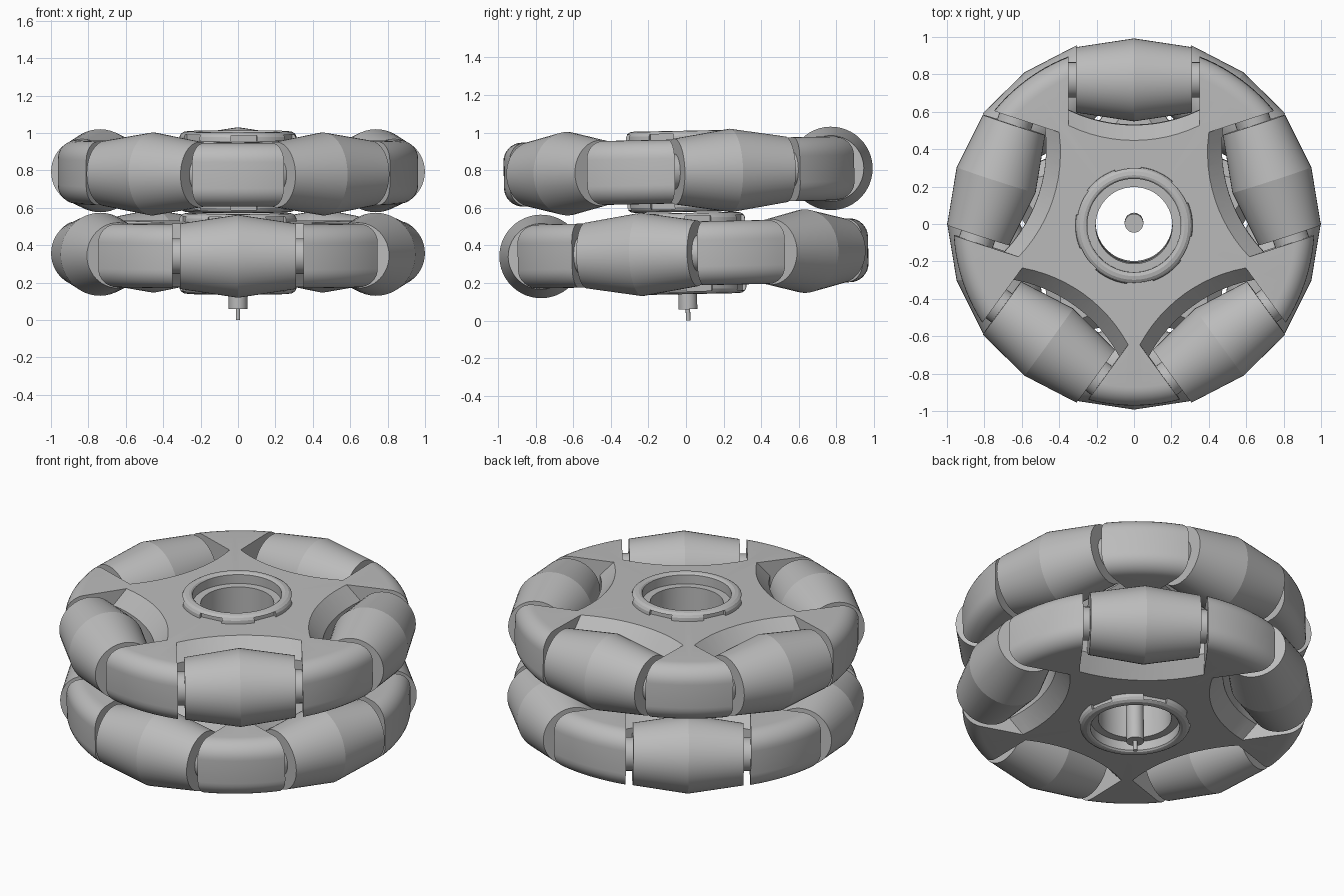
import bpy, bmesh
from math import pi, sin, cos, sqrt, radians
from mathutils import Matrix

cube = bpy.data.objects.get("Cube")
if cube:
    bpy.data.objects.remove(cube, do_unlink=True)

grey = bpy.data.materials.new("plain grey")
grey.use_nodes = True
grey.diffuse_color = (0.5, 0.5, 0.5, 1)
grey.node_tree.nodes["Principled BSDF"].inputs["Base Color"].default_value = (0.5, 0.5, 0.5, 1)

# The whole wheel leans very slightly about x
ROOT = Matrix.Translation((0, 0, 0.575)) @ Matrix.Rotation(0.02, 4, 'X')
LAYER = 0.2185
COUNT = 5
HALF = 0.17


def spin(a):
    return Matrix.Rotation(a, 4, 'Z')


def finish(bm, name):
    bmesh.ops.recalc_face_normals(bm, faces=bm.faces)
    mesh = bpy.data.meshes.new(name)
    bm.to_mesh(mesh)
    bm.free()
    mesh.materials.append(grey)
    return mesh


def smooth(mesh):
    for p in mesh.polygons:
        p.use_smooth = True
    mesh.set_sharp_from_angle(angle=radians(15))
    return mesh


def lathe(name, profile, closed, segments=60):
    """Revolve (radius, z) points about z; open profiles get end caps."""
    bm = bmesh.new()
    rings = [[bm.verts.new((r * cos(2 * pi * i / segments), r * sin(2 * pi * i / segments), z))
              for i in range(segments)] for r, z in profile]
    pairs = list(zip(rings, rings[1:]))
    if closed:
        pairs.append((rings[-1], rings[0]))
    else:
        bm.faces.new(rings[0])
        bm.faces.new(rings[-1])
    for a, b in pairs:
        for i in range(segments):
            j = (i + 1) % segments
            bm.faces.new((a[i], a[j], b[j], b[i]))
    return finish(bm, name)


def place(name, mesh, matrix):
    ob = bpy.data.objects.new(name, mesh)
    ob.matrix_world = matrix
    bpy.context.scene.collection.objects.link(ob)
    return ob


def mirrored(top):
    return top + [(r, -z) for r, z in reversed(top)]


def carve(mesh, cutter_mesh):
    """Subtract the cutter and return the baked mesh."""
    ob = place("blank", mesh, Matrix())
    cutter = place("cutter", cutter_mesh, Matrix())
    cutter.hide_render = True
    mod = ob.modifiers.new("cut", 'BOOLEAN')
    mod.operation, mod.solver, mod.object = 'DIFFERENCE', 'EXACT', cutter
    bpy.context.view_layer.update()
    deps = bpy.context.evaluated_depsgraph_get()
    result = bpy.data.meshes.new_from_object(ob.evaluated_get(deps))
    bpy.data.objects.remove(ob, do_unlink=True)
    bpy.data.objects.remove(cutter, do_unlink=True)
    return smooth(result)


def pocket_cutter():
    """Roller pockets: straight sides, curved inner wall bevelled at both faces."""
    bm = bmesh.new()
    n, half_width, radius = 12, 0.35, 0.806
    levels = [(-0.2, 0.428), (-0.08, 0.535), (0.08, 0.535), (0.2, 0.428)]
    for k in range(COUNT):
        turn = spin(2 * pi * k / COUNT)
        loops = []
        for z, inner in levels:
            pts = [(half_width, 1.2), (-half_width, 1.2)]
            for i in range(n + 1):
                x = -half_width + 2 * half_width * i / n
                pts.append((x, inner + radius - sqrt(radius ** 2 - x * x)))
            loops.append([bm.verts.new(turn @ Matrix.Translation((x, y, z)).translation)
                          for x, y in pts])
        bm.faces.new(loops[0])
        bm.faces.new(loops[-1])
        for a, b in zip(loops, loops[1:]):
            for i in range(len(a)):
                j = (i + 1) % len(a)
                bm.faces.new((a[i], a[j], b[j], b[i]))
    return finish(bm, "pockets")


def notch_cutter():
    """Small slots around the foot of each hub collar."""
    bm = bmesh.new()
    for side in (-1, 1):
        for k in range(6):
            m = (spin(radians(36 + 60 * k)) @ Matrix.Translation((0.335, 0, side * 0.18))
                 @ Matrix.Diagonal((0.1, 0.14, 0.04, 1)))
            bmesh.ops.create_cube(bm, size=1, matrix=m)
    return finish(bm, "notches")


# Wheel body with rounded rim
corner = 0.1
rim = [(0.965 - corner + corner * sin(a), HALF - corner + corner * cos(a))
       for a in (pi / 2 * i / 8 for i in range(9))]
body = carve(lathe("body", mirrored([(0.26, HALF)] + rim), True, 120), pocket_cutter())

# Hub with a bored collar on both faces
collar = [(0.205, 0.15), (0.25, 0.15), (0.25, 0.205), (0.258, 0.213), (0.27, 0.216),
          (0.29, 0.213), (0.304, 0.204), (0.312, 0.19), (0.315, 0.16)]
hub = carve(lathe("hub", mirrored(collar), True), notch_cutter())

# Barrel roller and its axle
roller = smooth(lathe("roller", [(0.175, -0.31), (0.222, 0), (0.175, 0.31)], False, 48))
axle = smooth(lathe("axle", [(0.095, -0.36), (0.095, 0.36)], False, 32))

# Two staggered layers
for layer, height, start in (("upper", LAYER, 0), ("lower", -LAYER, pi / COUNT)):
    base = ROOT @ Matrix.Translation((0, 0, height)) @ spin(start)
    place(layer + "_body", body, base)
    place(layer + "_hub", hub, base)
    for k in range(COUNT):
        seat = (base @ spin(2 * pi * k / COUNT) @ Matrix.Translation((0, 0.775, 0))
                @ Matrix.Rotation(pi / 2, 4, 'Y'))
        place(f"{layer}_roller_{k + 1}", roller, seat)
        place(f"{layer}_axle_{k + 1}", axle, seat)

# Central drive shaft with thin tip
shaft = smooth(lathe("shaft", [(0.012, -0.575), (0.012, -0.515), (0.05, -0.515), (0.05, -0.2)], False, 32))
place("drive_shaft", shaft, ROOT)
